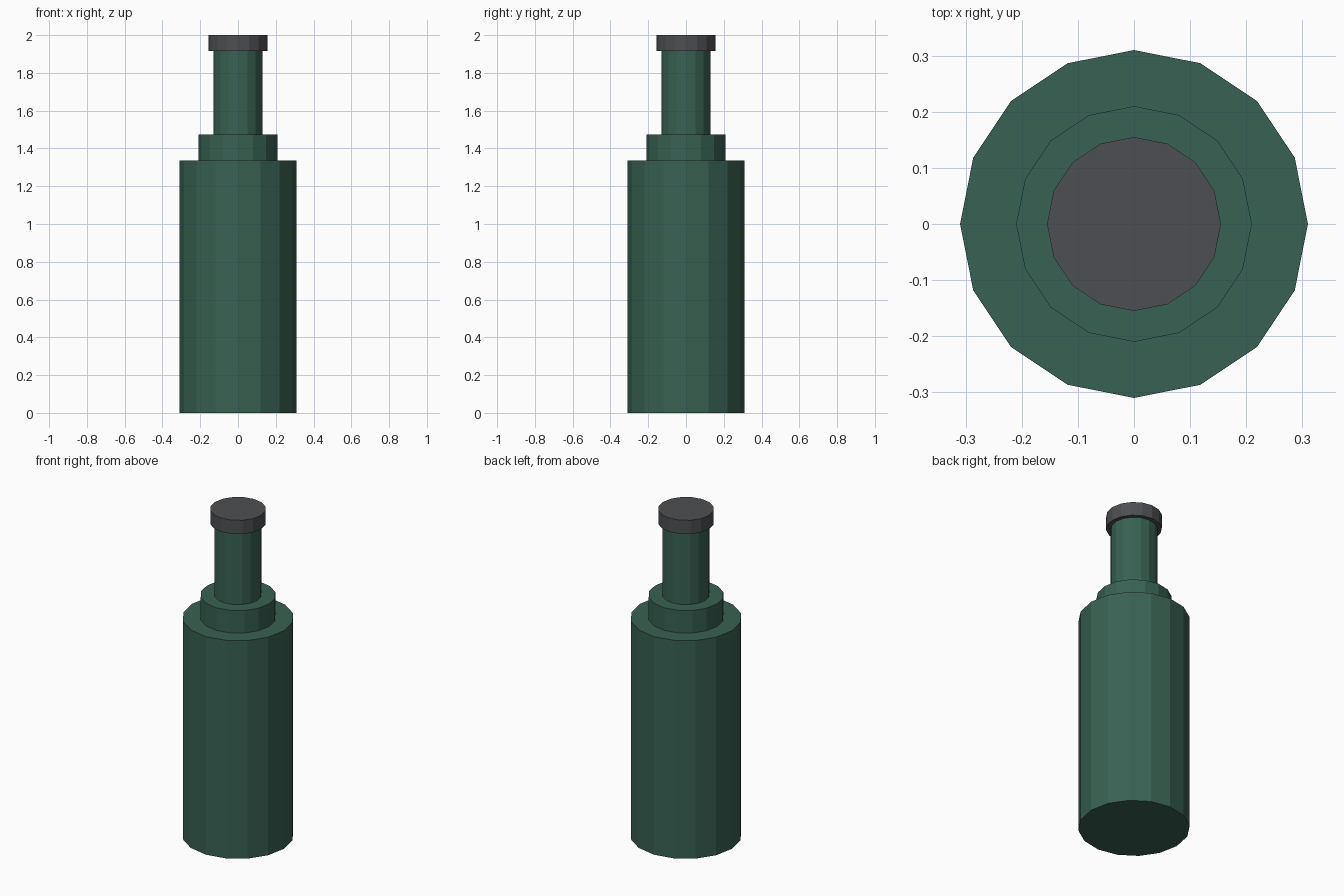
import bpy

if "Cube" in bpy.data.objects:
    bpy.data.objects.remove(bpy.data.objects["Cube"])


def material(name, rgb):
    mat = bpy.data.materials.new(name)
    mat.diffuse_color = (*rgb, 1.0)
    mat.use_nodes = True
    mat.node_tree.nodes["Principled BSDF"].inputs["Base Color"].default_value = mat.diffuse_color
    return mat


green = material("green_glass", (0.04, 0.12, 0.085))
dark = material("dark_cap", (0.075, 0.078, 0.085))


def cylinder(name, radius, z0, z1, mat):
    bpy.ops.mesh.primitive_cylinder_add(
        vertices=16, radius=radius, depth=z1 - z0, location=(0, 0, (z0 + z1) / 2))
    obj = bpy.context.object
    obj.name = name
    obj.data.materials.append(mat)
    return obj


# Bottle: stacked flat-faced 16-sided sections
cylinder("body", 0.31, 0.0, 1.335, green)
cylinder("shoulder", 0.21, 1.335, 1.473, green)
cylinder("neck", 0.131, 1.473, 1.916, green)

# Cap overhanging the neck
cylinder("cap", 0.155, 1.916, 2.0, dark)
